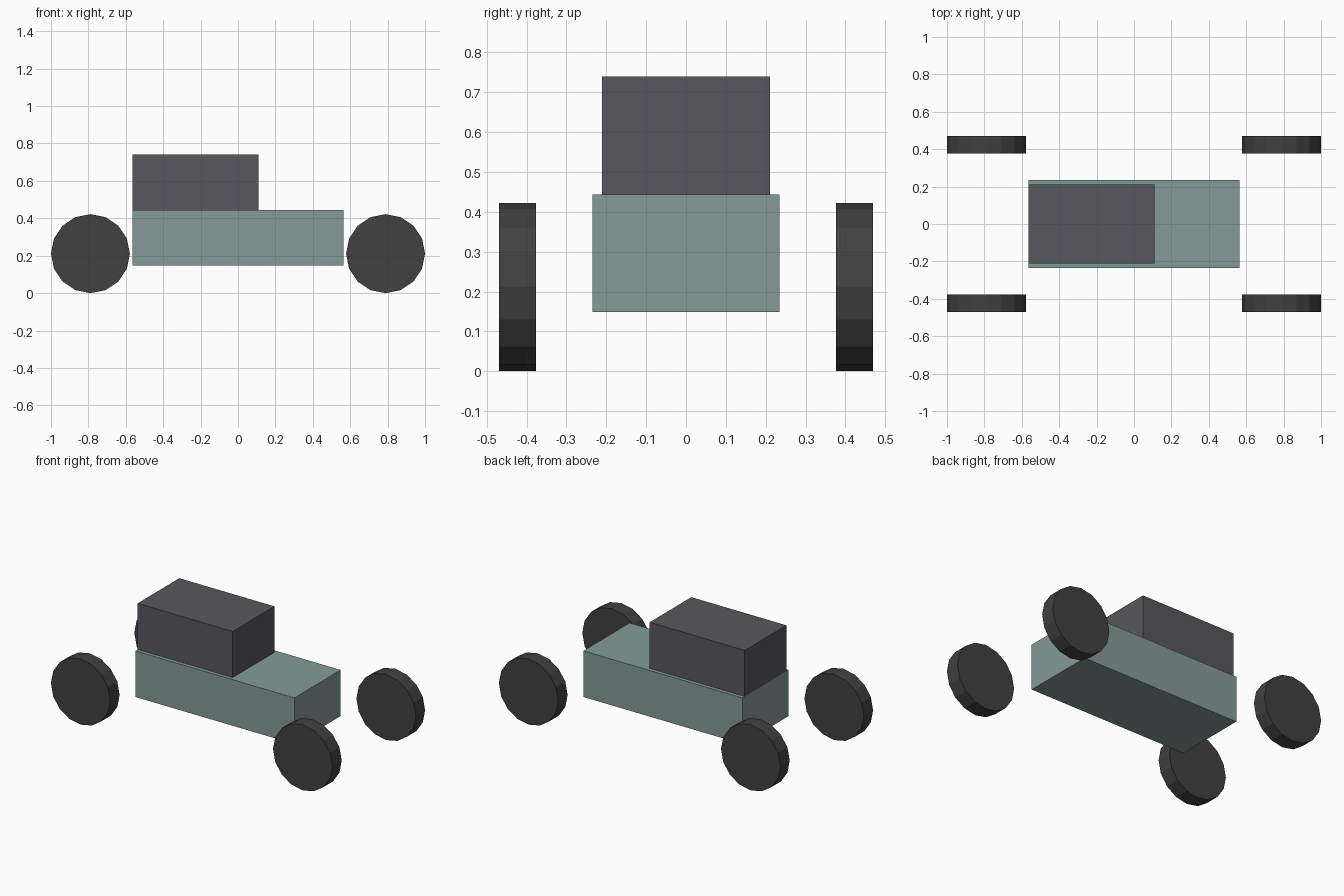
import bpy
import math

if "Cube" in bpy.data.objects:
    bpy.data.objects.remove(bpy.data.objects["Cube"], do_unlink=True)


def make_material(name, color):
    mat = bpy.data.materials.new(name)
    mat.use_nodes = True
    mat.diffuse_color = (*color, 1)
    bsdf = next(n for n in mat.node_tree.nodes if n.type == "BSDF_PRINCIPLED")
    bsdf.inputs["Base Color"].default_value = (*color, 1)
    return mat


def finish(name, mat):
    obj = bpy.context.object
    obj.name = obj.data.name = name
    obj.data.materials.append(mat)
    return obj


def add_box(name, low, high, mat):
    center = [(a + b) / 2 for a, b in zip(low, high)]
    size = [b - a for a, b in zip(low, high)]
    bpy.ops.mesh.primitive_cube_add(size=1, location=center)
    obj = finish(name, mat)
    obj.scale = size
    bpy.ops.object.transform_apply(location=False, rotation=False, scale=True)
    return obj


paint = make_material("sage_paint", (0.235, 0.33, 0.31))
cabin_grey = make_material("cabin_grey", (0.097, 0.095, 0.11))
rubber = make_material("dark_rubber", (0.052, 0.052, 0.052))

# Body and cabin, flush at the -x end
BODY_X, BODY_TOP = 0.565, 0.444
add_box("body", (-BODY_X, -0.235, 0.148), (BODY_X, 0.235, BODY_TOP), paint)
add_box("cabin", (-BODY_X, -0.211, BODY_TOP), (0.11, 0.211, 0.74), cabin_grey)

# Four flat-faced wheels, axles along y
RADIUS, WIDTH = 0.211, 0.094
for x_name, sx in (("right", -1), ("left", 1)):
    for y_name, sy in (("front", -1), ("back", 1)):
        bpy.ops.mesh.primitive_cylinder_add(
            vertices=16, radius=RADIUS, depth=WIDTH,
            location=(sx * (1 - RADIUS), sy * 0.423, RADIUS),
            rotation=(math.pi / 2, 0, 0))
        finish(f"wheel_{y_name}_{x_name}", rubber)
